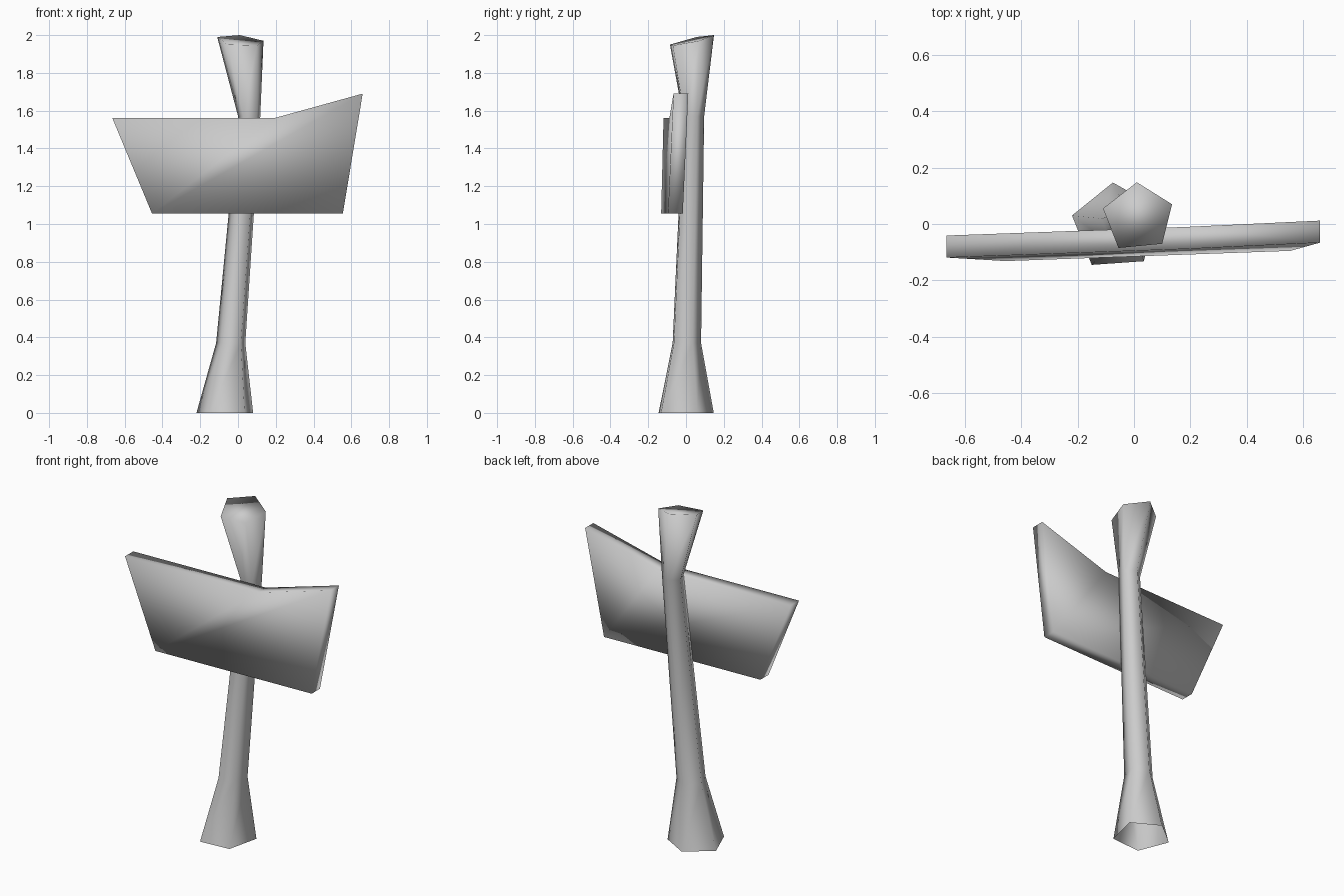
import bpy, bmesh

if "Cube" in bpy.data.objects:
    bpy.data.objects.remove(bpy.data.objects["Cube"])

grey = bpy.data.materials.new("plain_grey")
grey.diffuse_color = (0.6, 0.6, 0.6, 1)
grey.use_nodes = True
grey.node_tree.nodes["Principled BSDF"].inputs["Base Color"].default_value = grey.diffuse_color


def loft(name, rings, cap_start, cap_end):
    """Skin a list of equal-length rings into one smooth-shaded object."""
    bm = bmesh.new()
    loops = [[bm.verts.new(p) for p in ring] for ring in rings]
    n = len(loops[0])
    for a, b in zip(loops, loops[1:]):
        for i in range(n):
            j = (i + 1) % n
            bm.faces.new((a[i], a[j], b[j], b[i]))
    if cap_start:
        bm.faces.new(loops[0][::-1])
    if cap_end:
        bm.faces.new(loops[-1])
    bmesh.ops.recalc_face_normals(bm, faces=bm.faces)
    for f in bm.faces:
        f.smooth = True
    mesh = bpy.data.meshes.new(name)
    bm.to_mesh(mesh)
    bm.free()
    mesh.materials.append(grey)
    ob = bpy.data.objects.new(name, mesh)
    bpy.context.collection.objects.link(ob)
    return ob


# Post: leaning five-sided log, flared at both ends, open underneath
foot = [(-.153, .03), (-.083, -.145), (.102, -.132), (.147, .06), (-.008, .147)]
head = [(-.12, .03), (-.065, -.11), (.09, -.095), (.125, .045), (0, .123)]
head_z = [1.99, 1.95, 1.945, 1.97, 2.0]


def ring(shape, cx, cy, scale, z):
    return [(cx + x * scale, cy + y * scale, z) for x, y in shape]


top = [(x + .01, y + .025, z) for (x, y), z in zip(head, head_z)]
loft("post", [ring(foot, -.067, 0, 1, 0),
              ring(foot, -.037, .004, .515, .37),
              ring(head, .058, .037, .48, 1.57),
              top], False, True)

# Sign board: uneven plank with one raised corner, slightly turned and tilted
outline = [(-.455, 1.055), (.555, 1.055), (.66, 1.69), (.19, 1.56), (-.665, 1.56)]


def board_face(offset):
    return [(x, -.095 + .036 * x + .04 * (z - 1.56) + offset, z) for x, z in outline]


loft("sign_board", [board_face(0), board_face(.078)], True, True)
